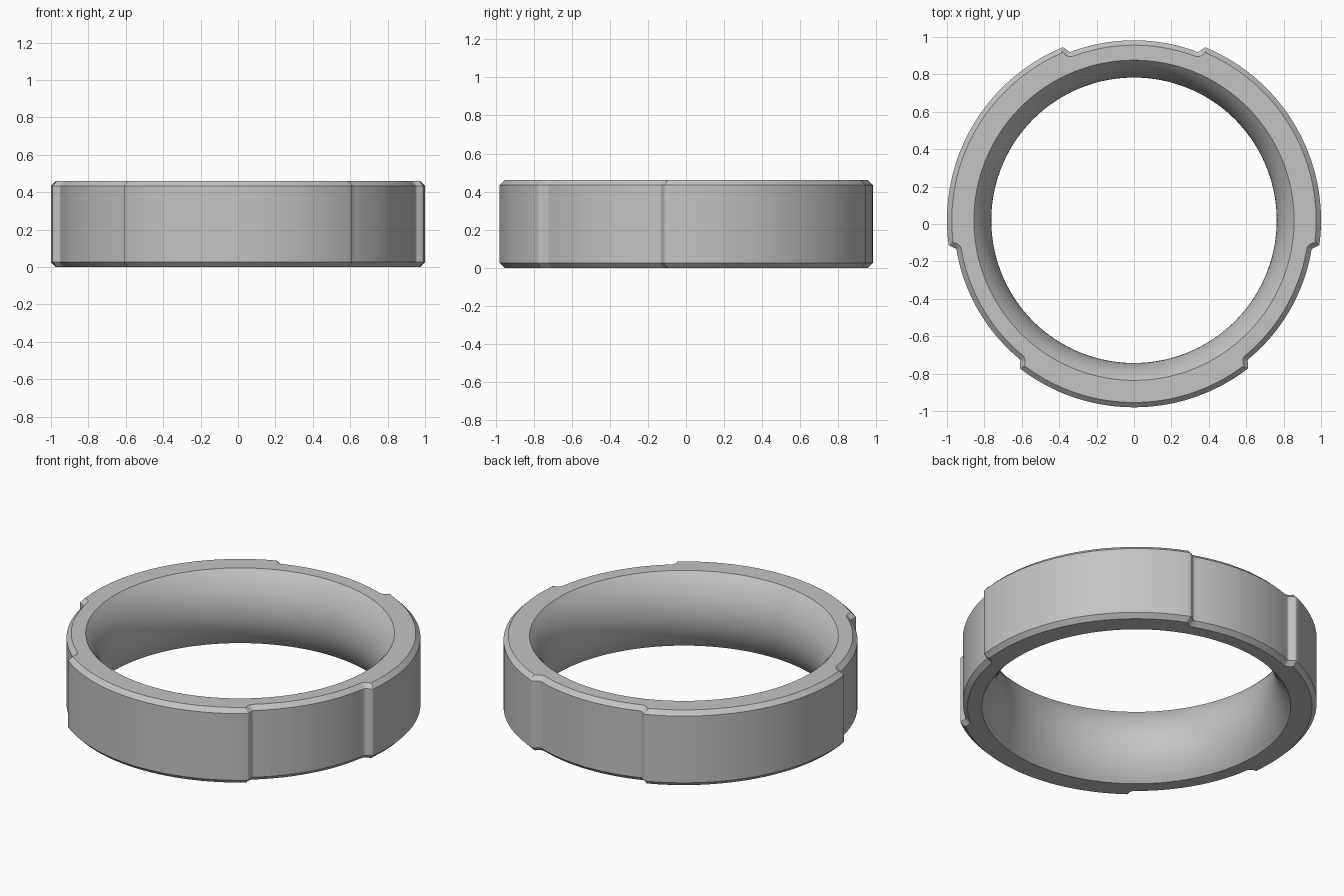
import bpy, bmesh, math
from mathutils import Vector

cube = bpy.data.objects.get("Cube")
if cube:
    bpy.data.objects.remove(cube, do_unlink=True)

HEIGHT, CHAMFER = 0.46, 0.026
R_PAD, R_RECESS = 1.0, 0.962          # raised pads and shallow recesses
R_THROAT, R_MOUTH = 0.763, 0.856      # bulged bore
STEP_IN, STEP_OUT = 20.6, 22.6        # rounded step, degrees from recess middle
CENTRE = Vector((0, 0.02))
BORE_STEPS = 20


def outer_radius(a):
    """Radius at angle a (degrees); a recess is centred on 90, 210 and 330."""
    off = abs((a - 90 + 60) % 120 - 60)
    t = min(max((off - STEP_IN) / (STEP_OUT - STEP_IN), 0), 1)
    blend = t * t * (3 - 2 * t)
    return R_RECESS + (R_PAD - R_RECESS) * blend


def polar(r, a):
    return Vector((r * math.cos(math.radians(a)), r * math.sin(math.radians(a))))


def outline_point(a):
    return polar(outer_radius(a), a)


def bore_radius(z):
    """Circular bulge, narrowest at mid height."""
    half, sag = HEIGHT / 2, R_MOUTH - R_THROAT
    big = (half * half + sag * sag) / (2 * sag)
    return R_THROAT + big - math.sqrt(big * big - (z - half) ** 2)


# Angles around the ring, finer at the rounded steps
angles = []
for k in range(3):
    mid = 90 + 120 * k
    angles += [mid - STEP_IN + 2 * STEP_IN * i / 28 for i in range(28)]
    angles += [mid + STEP_IN + (STEP_OUT - STEP_IN) * i / 10 for i in range(10)]
    pad = 120 - 2 * STEP_OUT
    angles += [mid + STEP_OUT + pad * i / 50 for i in range(50)]
    angles += [mid + 120 - STEP_OUT + (STEP_OUT - STEP_IN) * i / 10 for i in range(10)]

# Sweep the cross-section around the ring
bm = bmesh.new()
sections = []
for a in angles:
    p = outline_point(a)
    tangent = (outline_point(a + 0.2) - outline_point(a - 0.2)).normalized()
    inset = p - CHAMFER * Vector((tangent.y, -tangent.x))
    points = [(inset, 0), (p, CHAMFER), (p, HEIGHT - CHAMFER), (inset, HEIGHT)]
    for i in range(BORE_STEPS + 1):
        z = HEIGHT * (1 - i / BORE_STEPS)
        points.append((polar(bore_radius(z), a), z))
    sections.append([bm.verts.new((*(q + CENTRE), z)) for q, z in points])

count = len(sections[0])
for i, here in enumerate(sections):
    after = sections[(i + 1) % len(sections)]
    for j in range(count):
        n = (j + 1) % count
        bm.faces.new((here[j], after[j], after[n], here[n]))
bmesh.ops.recalc_face_normals(bm, faces=bm.faces)

mesh = bpy.data.meshes.new("ring_body")
bm.to_mesh(mesh)
bm.free()
ring = bpy.data.objects.new("ring_body", mesh)
bpy.context.collection.objects.link(ring)

# Plain grey finish
grey = bpy.data.materials.new("light_grey")
grey.use_nodes = True
colour = (0.55, 0.55, 0.55, 1)
grey.diffuse_color = colour
grey.node_tree.nodes["Principled BSDF"].inputs["Base Color"].default_value = colour
mesh.materials.append(grey)

# Smooth walls with crisp chamfers
bpy.ops.object.select_all(action="DESELECT")
ring.select_set(True)
bpy.context.view_layer.objects.active = ring
bpy.ops.object.shade_smooth_by_angle(angle=math.radians(30))
